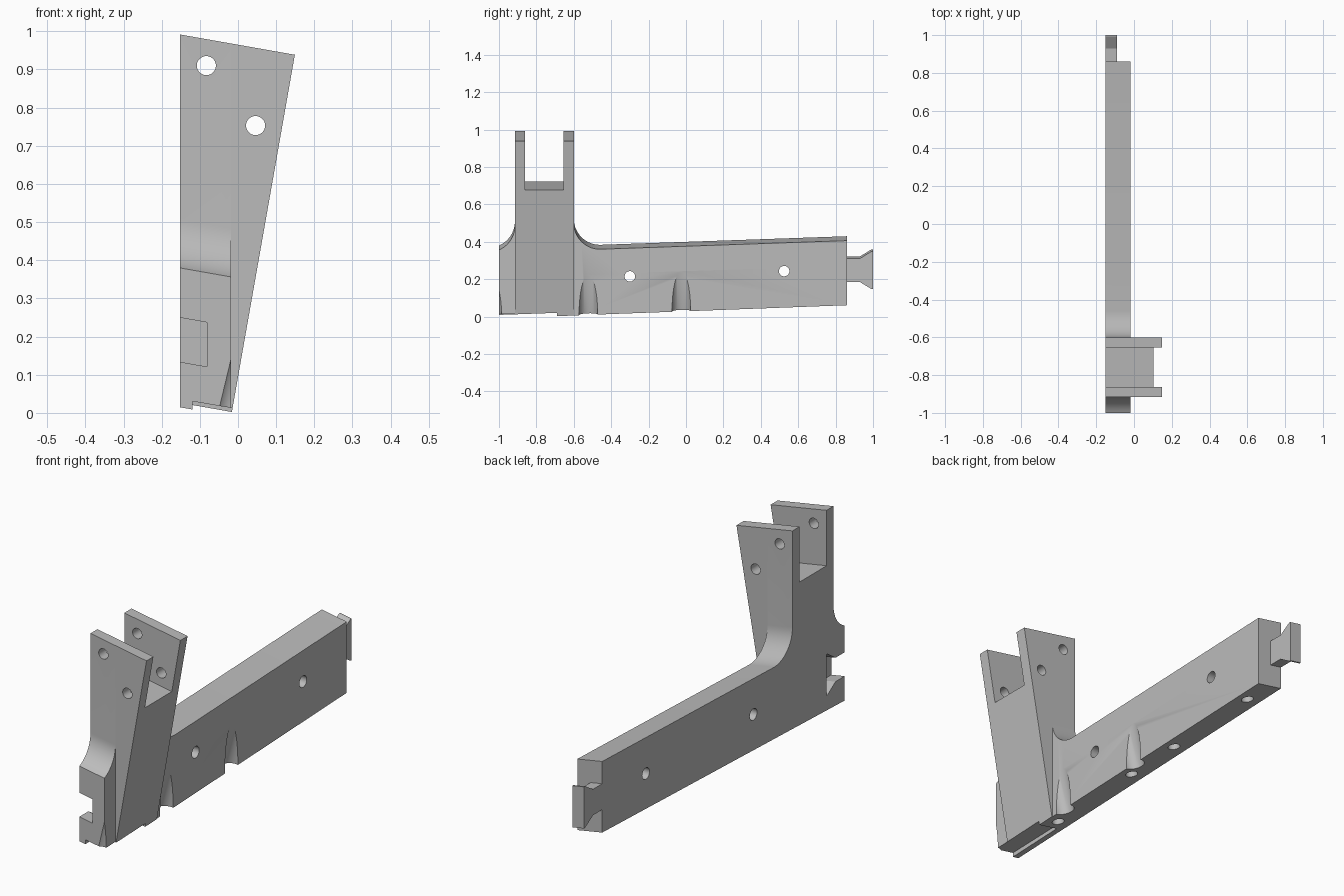
import bpy, bmesh, math
from mathutils import Vector

old = bpy.data.objects.get("Cube")
if old:
    bpy.data.objects.remove(old, do_unlink=True)

TILT = math.tan(math.radians(10))
LEFT, RIGHT = -0.152, -0.018      # beam sides in x

grey = bpy.data.materials.new("plain grey")
grey.use_nodes = True
grey.diffuse_color = (0.5, 0.5, 0.5, 1)
grey.node_tree.nodes["Principled BSDF"].inputs["Base Color"].default_value = (0.5, 0.5, 0.5, 1)


def make_object(name, bm):
    bmesh.ops.recalc_face_normals(bm, faces=bm.faces)
    mesh = bpy.data.meshes.new(name)
    bm.to_mesh(mesh)
    bm.free()
    mesh.materials.append(grey)
    obj = bpy.data.objects.new(name, mesh)
    bpy.context.collection.objects.link(obj)
    return obj


def extrude_profile(name, points, start, end_at):
    """Extrude a (y, z) outline from x = start to x = end_at(z), z falling with x."""
    bm = bmesh.new()

    def lean(x, y, z):
        return bm.verts.new((x, y, z - TILT * (x - RIGHT)))

    a = [lean(start, y, z) for y, z in points]
    b = [lean(end_at(z), y, z) for y, z in points]
    bm.faces.new(a)
    bm.faces.new(b[::-1])
    for i in range(len(a)):
        j = (i + 1) % len(a)
        bm.faces.new((a[i], a[j], b[j], b[i]))
    return make_object(name, bm)


def rod(name, centre, direction, radius, length):
    bm = bmesh.new()
    bmesh.ops.create_cone(bm, cap_ends=True, segments=40, radius1=radius,
                          radius2=radius, depth=length)
    turn = Vector((0, 0, 1)).rotation_difference(Vector(direction))
    bmesh.ops.rotate(bm, verts=bm.verts, cent=(0, 0, 0), matrix=turn.to_matrix())
    bmesh.ops.translate(bm, verts=bm.verts, vec=centre)
    return make_object(name, bm)


def carve(target, cutter):
    """Subtract the cutter from the target and discard it."""
    mod = target.modifiers.new("carve", "BOOLEAN")
    mod.operation, mod.object, mod.solver = "DIFFERENCE", cutter, "EXACT"
    bpy.context.view_layer.objects.active = target
    bpy.ops.object.modifier_apply(modifier=mod.name)
    bpy.data.objects.remove(cutter, do_unlink=True)


def arc(cy, cz, r, start, end, steps=14):
    angles = [math.radians(start + (end - start) * i / steps) for i in range(steps + 1)]
    return [(cy + r * math.cos(t), cz + r * math.sin(t)) for t in angles]


def bottom(y):
    return 0.0027 + 0.0374 * (y + 0.69)


def slant(z):
    """Tapering left face of the post."""
    return (-0.0165 + TILT * (z + TILT * RIGHT)) / (1 + TILT * TILT)


# Beam rising through concave fillets into the forked post
R = 0.14
fork = [(-0.6, 0.968), (-0.655, 0.968), (-0.655, 0.699),
        (-0.862, 0.699), (-0.862, 0.968), (-0.915, 0.968)]
outline = [(-1, bottom(-1)), (0.86, bottom(0.86)), (0.86, 0.406)]
outline += arc(-0.6 + R, 0.36 + R, R, 270, 180)
outline += fork
outline += arc(-0.915 - R, 0.345 + R, R, 0, -math.degrees(math.acos((R - 0.085) / R)))
beam = extrude_profile("beam_and_post", outline, LEFT, lambda z: RIGHT)

# Tapered left half of the post, standing proud of the beam
foot = [(-0.915, 0.0125), (-0.69, 0.021), (-0.69, bottom(-0.69)), (-0.6, bottom(-0.6))]
flare = extrude_profile("post_taper", foot + fork, RIGHT, slant)


# Dovetail tongue at the back and matching socket at the front
def dovetail(name, start, z, left, right, neck, tip, lead):
    shape = [(start - lead, neck), (start + 0.07, neck), (start + 0.132, tip), (start + 0.14, tip)]
    points = [(y, z + h) for y, h in shape] + [(y, z - h) for y, h in reversed(shape)]
    return extrude_profile(name, points, left, lambda z: right)


tongue = dovetail("tongue", 0.86, 0.235, LEFT, -0.09, 0.063, 0.101, 0)
carve(beam, dovetail("socket", -1, 0.168, LEFT - 0.1, -0.081, 0.058, 0.1, 0.05))

# Shallow step under the front end
step = [(-1.1, -0.1), (-0.69, -0.1), (-0.69, 0.021), (-1.1, 0.01)]
carve(beam, extrude_profile("step", step, -0.119, lambda z: 0.1))

# Pin holes through the fork
for part, x, z in [(beam, -0.083, 0.91), (flare, 0.046, 0.753)]:
    carve(part, rod("pin_hole", (x, -0.76, z), (0, 1, 0), 0.025, 0.6))

# Cross holes through the beam
for y, z in [(-0.3, 0.215), (0.525, 0.243)]:
    carve(beam, rod("cross_hole", (-0.08, y, z), (1, 0, 0), 0.028, 0.5))

# Blind holes in the underside
for y in (-0.63, -0.11, 0.19, 0.71):
    carve(beam, rod("blind_hole", (-0.08, y, bottom(y)), (TILT, 0, 1), 0.028, 0.28))

# Slanted round grooves on the lower left edge
for y in (-1.035, -0.522, -0.025):
    carve(beam, rod("groove", (RIGHT, y, bottom(y)), (0.24, 0, 1), 0.05, 0.6))

# Smooth the fillets and holes, keeping edges crisp
bpy.ops.object.select_all(action="DESELECT")
for part in (beam, flare, tongue):
    part.select_set(True)
bpy.context.view_layer.objects.active = beam
bpy.ops.object.shade_smooth_by_angle(angle=math.radians(30))
